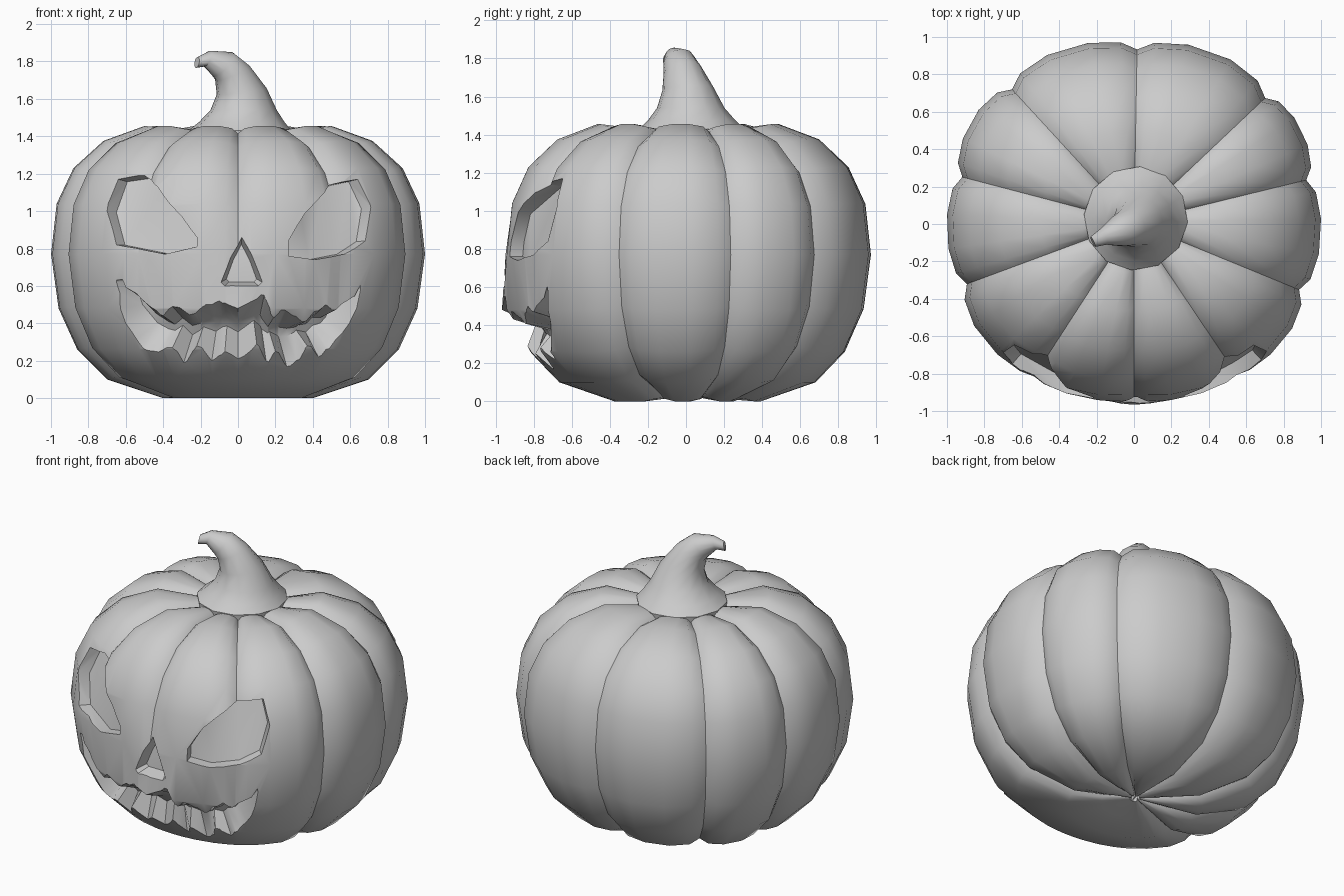
import bpy, bmesh, math
from mathutils import Vector
from mathutils.bvhtree import BVHTree

cube = bpy.data.objects.get("Cube")
if cube:
    bpy.data.objects.remove(cube)

grey = bpy.data.materials.new("plain_grey")
grey.use_nodes = True
COLOUR = (0.6, 0.6, 0.6, 1)
grey.diffuse_color = COLOUR
grey.node_tree.nodes["Principled BSDF"].inputs["Base Color"].default_value = COLOUR


def loft(name, rings):
    """Closed skin through rings of equal point count, capped at both ends."""
    bm = bmesh.new()
    loops = [[bm.verts.new(p) for p in ring] for ring in rings]
    for low, high in zip(loops, loops[1:]):
        for i in range(len(low)):
            j = (i + 1) % len(low)
            bm.faces.new((low[i], low[j], high[j], high[i]))
    caps = [bm.faces.new(loops[0]), bm.faces.new(loops[-1])]
    bmesh.ops.triangulate(bm, faces=caps)
    bmesh.ops.recalc_face_normals(bm, faces=bm.faces)
    mesh = bpy.data.meshes.new(name)
    bm.to_mesh(mesh)
    bm.free()
    mesh.materials.append(grey)
    obj = bpy.data.objects.new(name, mesh)
    bpy.context.collection.objects.link(obj)
    return obj


def activate(obj):
    bpy.ops.object.select_all(action='DESELECT')
    obj.select_set(True)
    bpy.context.view_layer.objects.active = obj


# Ribbed body: uneven groove angles, rounded ribs between them
GROOVES = [-122, -90, -57, -23, 14, 44, 89, 132, 165, 201]
FRONT = GROOVES[:3]
RIB = [(0, 0), (0.12, 0.7), (0.35, 1), (0.65, 1), (0.88, 0.7)]
PROFILE = [(0.03, 0.04), (0.2, 0.015), (0.4, 0), (0.7, 0.1), (0.86, 0.26), (0.96, 0.48),
           (1, 0.77), (0.97, 1.04), (0.88, 1.23), (0.72, 1.375), (0.5, 1.455),
           (0.28, 1.43), (0.1, 1.39), (0.03, 1.39)]
MID = 0.75


def body_ring(r, z):
    ring = []
    for k, start in enumerate(GROOVES):
        end = GROOVES[k + 1] if k + 1 < len(GROOVES) else GROOVES[0] + 360
        for t, bulge in RIB:
            near = start if t < 0.5 else end - (360 if end > 230 else 0)
            depth = 0.058
            if near in FRONT:      # the carved face is smoother lower down
                depth *= min(1, max(0, (z - 0.6) / 0.5))
            s = 1 - depth * (1 - bulge)
            a = math.radians(start + (end - start) * t)
            wide = r * s * (1 + 0.035 * math.sin(2 * a) ** 2)   # slightly squared plan
            stretch = 0.98 if math.sin(a) > 0 else 0.965
            p = Vector((wide * math.cos(a), 0.01 + stretch * wide * math.sin(a),
                        MID + (z - MID) * s))
            if z == 0.48 and p.y < 0:    # pouting upper lip
                p.y -= 0.05 * math.exp(-(p.x / 0.3) ** 2)
            ring.append(p)
    return ring


body = loft("pumpkin_body", [body_ring(r, z) for r, z in PROFILE])

# Carving helpers: find the skin in front of a point, then go in or out from it
bm = bmesh.new()
bm.from_mesh(body.data)
skin_tree = BVHTree.FromBMesh(bm)
bm.free()


def skin(x, z):
    return skin_tree.ray_cast(Vector((x, -2, z)), Vector((0, 1, 0)))[0]


def sunk(x, z, depth):
    p = skin(x, z)
    return p - Vector((p.x, p.y, 0.4 * (z - MID))).normalized() * depth


def outward(surface, inner, amount):
    return surface + (surface - inner) * amount


def pocket(name, outline, depth, shrink):
    cx = sum(x for x, z in outline) / len(outline)
    cz = sum(z for x, z in outline) / len(outline)
    inner = [sunk(cx + (x - cx) * shrink, cz + (z - cz) * shrink, depth) for x, z in outline]
    outer = [outward(skin(x, z), q, 1.3) for (x, z), q in zip(outline, inner)]
    return loft(name, [outer, inner])


# Eyes and nose
RIGHT_EYE = [(-.64, 1.17), (-.5, 1.19), (-.43, 1.13), (-.3, .97), (-.22, .86),
             (-.22, .81), (-.39, .77), (-.65, .82), (-.7, 1)]
LEFT_EYE = [(.49, 1.14), (.64, 1.17), (.71, 1.02), (.68, .84), (.57, .77),
            (.41, .74), (.27, .76), (.27, .84), (.36, .99)]
NOSE = [(.02, .86), (-.04, .75), (-.09, .62), (-.07, .6), (.11, .6), (.13, .62), (.08, .75)]
cutters = [pocket("right_eye_cutter", RIGHT_EYE, 0.07, 1),
           pocket("left_eye_cutter", LEFT_EYE, 0.07, 1),
           pocket("nose_cutter", NOSE, 0.08, 0.8)]

# Mouth: jagged upper and lower lips, joined station by station
UPPER = [(-.65, .63), (-.4, .44), (-.35, .49), (-.24, .45), (-.1, .52), (0, .48),
         (.14, .55), (.19, .43), (.25, .47), (.36, .41), (.47, .5), (.52, .47), (.66, .61)]
LOWER = [(-.65, .62), (-.6, .4), (-.51, .27), (-.44, .25), (-.35, .27), (-.29, .19),
         (-.22, .28), (-.14, .2), (-.07, .25), (0, .21), (.1, .29), (.15, .2), (.2, .25),
         (.26, .17), (.31, .2), (.37, .28), (.43, .22), (.55, .34), (.66, .59)]


def height(line, x):
    for (a, p), (b, q) in zip(line, line[1:]):
        if x <= b:
            return p + (q - p) * (x - a) / (b - a)
    return line[-1][1]


def mouth_ring(x):
    top, low = height(UPPER, x), height(LOWER, x)
    gap = top - low
    inner_top = sunk(x * 0.97, top - 0.36 * gap, 0.12)
    inner_low = sunk(x * 0.97, low + 0.45 * gap, 0.12)
    return [outward(skin(x, top), inner_top, 0.8), outward(skin(x, low), inner_low, 0.8),
            inner_low, inner_top]


stations = sorted({x for x, z in UPPER + LOWER if abs(x) < 0.66} | {0.655})
cutters.append(loft("mouth_cutter", [mouth_ring(x) for x in stations]))

# Cut the face into the body
activate(body)
for cutter in cutters:
    cut = body.modifiers.new("carve", 'BOOLEAN')
    cut.operation = 'DIFFERENCE'
    cut.solver = 'EXACT'
    cut.object = cutter
    bpy.ops.object.modifier_apply(modifier=cut.name)
    bpy.data.objects.remove(cutter)

# Curled stem: centre, radius and lean of each ring
STEM = [((.01, .03, 1.37), .27, 0), ((.01, .03, 1.43), .278, 0), ((.02, .03, 1.475), .23, 0),
        ((.03, .025, 1.54), .178, 0), ((.02, .01, 1.64), .135, 8), ((-.03, -.02, 1.74), .1, 25),
        ((-.08, -.04, 1.785), .085, 50), ((-.165, -.07, 1.815), .045, 70),
        ((-.22, -.095, 1.795), .03, 80)]
LEAN = Vector((-0.9, -0.43, 0)).normalized()
UP = Vector((0, 0, 1))
SIDE = UP.cross(LEAN)


def stem_ring(centre, radius, lean):
    lean = math.radians(lean)
    across = LEAN * math.cos(lean) - UP * math.sin(lean)
    turns = [math.tau * i / 12 for i in range(12)]
    return [Vector(centre) + radius * (across * math.cos(a) + SIDE * math.sin(a)) for a in turns]


stem = loft("stem", [stem_ring(*ring) for ring in STEM])

for obj in (body, stem):
    activate(obj)
    bpy.ops.object.shade_smooth_by_angle(angle=math.radians(38))
